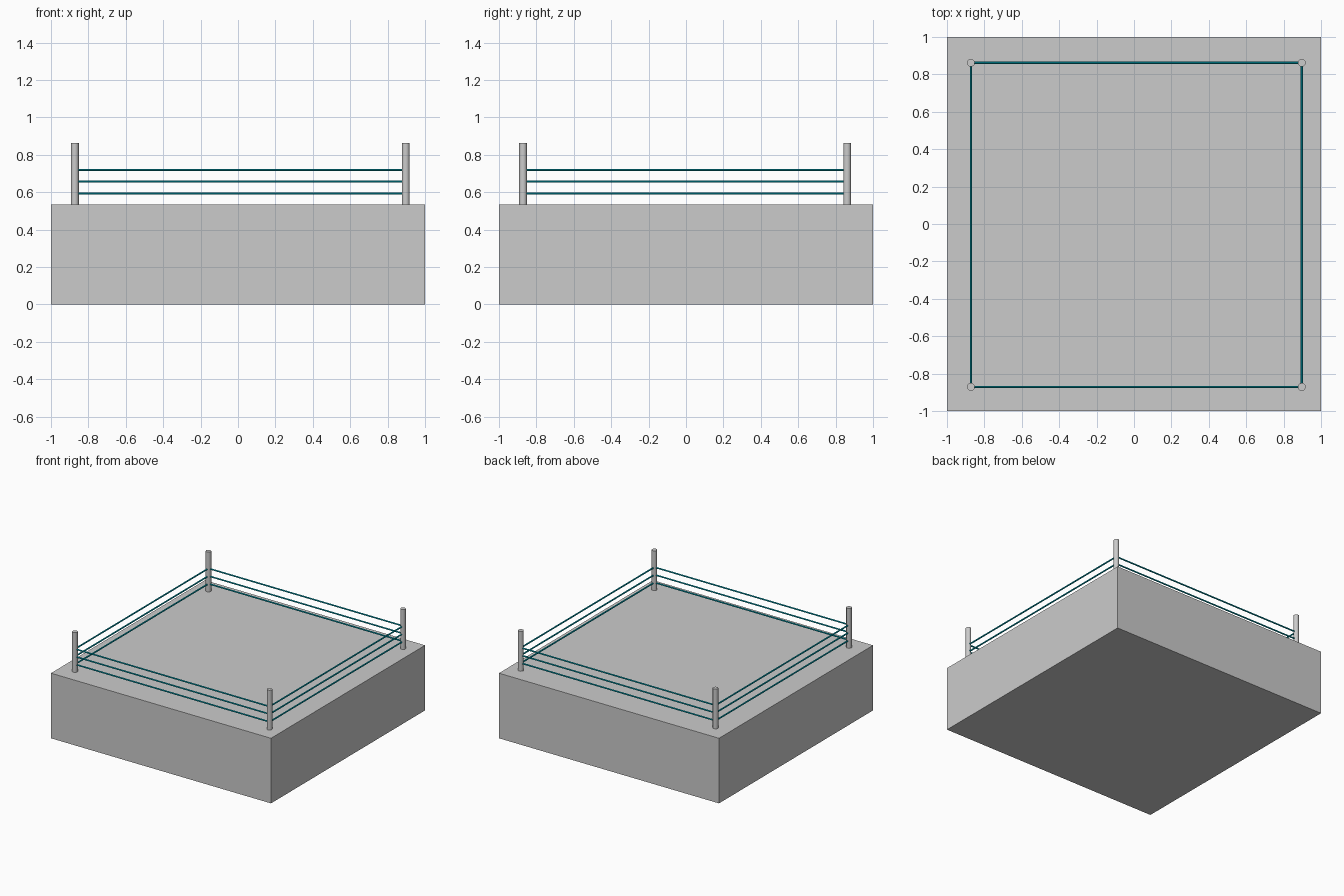
import bpy
from mathutils import Vector

cube = bpy.data.objects.get("Cube")
if cube:
    bpy.data.objects.remove(cube, do_unlink=True)


def make_material(name, rgb):
    mat = bpy.data.materials.new(name)
    mat.use_nodes = True
    mat.diffuse_color = (*rgb, 1)
    mat.node_tree.nodes["Principled BSDF"].inputs["Base Color"].default_value = (*rgb, 1)
    return mat


grey = make_material("light grey", (0.6, 0.6, 0.6))
teal = make_material("teal", (0.0, 0.42, 0.53))


def rod(name, start, end, radius, sides, mat):
    """Cylinder running between two points."""
    start, end = Vector(start), Vector(end)
    axis = end - start
    bpy.ops.mesh.primitive_cylinder_add(
        vertices=sides, radius=radius, depth=axis.length, location=(start + end) / 2)
    obj = bpy.context.object
    obj.rotation_euler = axis.to_track_quat("Z", "Y").to_euler()
    obj.name = name
    obj.data.materials.append(mat)
    bpy.ops.object.shade_smooth_by_angle()
    return obj


# Platform
FLOOR, TOP = 0.535, 0.862
bpy.ops.mesh.primitive_cube_add(size=1, location=(0, 0, FLOOR / 2))
platform = bpy.context.object
platform.name = "platform"
platform.scale = (2, 2, FLOOR)
platform.data.materials.append(grey)

# Corner posts
LEFT, RIGHT, FRONT, BACK = -0.872, 0.897, -0.871, 0.862
corners = {"front_right": (LEFT, FRONT), "front_left": (RIGHT, FRONT),
           "back_left": (RIGHT, BACK), "back_right": (LEFT, BACK)}
for name, (x, y) in corners.items():
    rod(name + "_post", (x, y, FLOOR - 0.01), (x, y, TOP), 0.021, 12, grey)

# Three ropes along each side
points = list(corners.values())
for i, side in enumerate(("front", "left", "back", "right")):
    a, b = points[i], points[(i + 1) % 4]
    for level, z in (("lower", 0.593), ("middle", 0.657), ("upper", 0.719)):
        rod(f"{side}_{level}_rope", (*a, z), (*b, z), 0.006, 8, teal)
